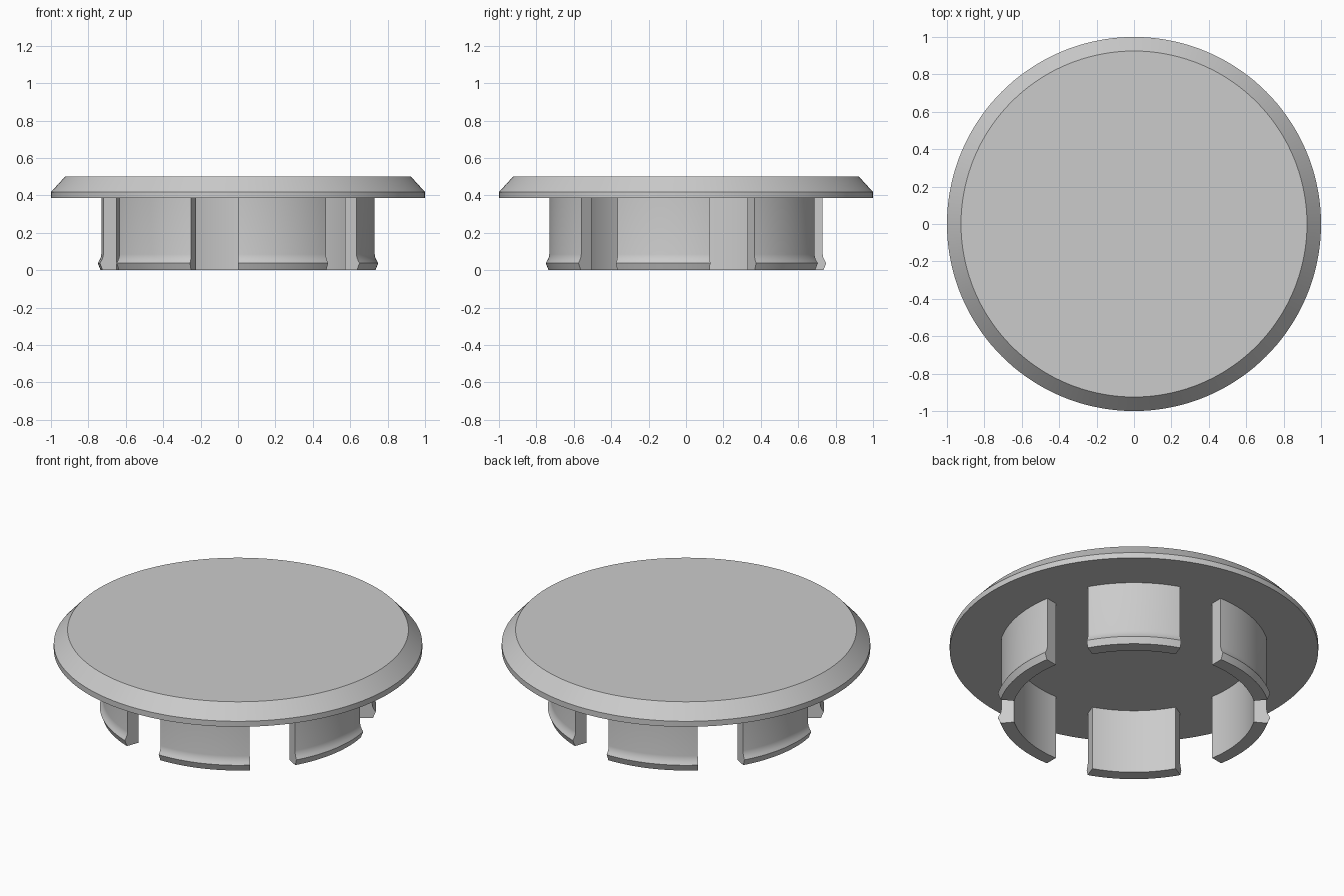
import bpy, bmesh
from math import cos, sin, radians, tau

cube = bpy.data.objects.get("Cube")
if cube:
    bpy.data.objects.remove(cube, do_unlink=True)

# Single grey plastic
grey = bpy.data.materials.new("grey plastic")
grey.use_nodes = True
colour = (0.6, 0.6, 0.6, 1)
grey.diffuse_color = colour
grey.node_tree.nodes["Principled BSDF"].inputs["Base Color"].default_value = colour


def finish(name, bm):
    bmesh.ops.recalc_face_normals(bm, faces=bm.faces)
    mesh = bpy.data.meshes.new(name)
    bm.to_mesh(mesh)
    bm.free()
    mesh.materials.append(grey)
    obj = bpy.data.objects.new(name, mesh)
    bpy.context.collection.objects.link(obj)
    bpy.ops.object.select_all(action="DESELECT")
    obj.select_set(True)
    bpy.context.view_layer.objects.active = obj
    bpy.ops.object.shade_smooth_by_angle(angle=radians(25))
    return obj


def ring(bm, radius, z, count):
    return [bm.verts.new((radius * cos(tau * i / count), radius * sin(tau * i / count), z))
            for i in range(count)]


def bridge(bm, a, b):
    for i in range(len(a)):
        j = (i + 1) % len(a)
        bm.faces.new((a[i], a[j], b[j], b[i]))


# Cap: flat disc with a short vertical rim and a bevelled top edge
bm = bmesh.new()
rings = [ring(bm, r, z, 144) for r, z in ((1, 0.385), (1, 0.418), (0.925, 0.5))]
for low, high in zip(rings, rings[1:]):
    bridge(bm, low, high)
bm.faces.new(rings[0])
bm.faces.new(rings[-1])
finish("cap", bm)

# Clip cross-section (radius, height): straight wall flaring into a snap lip
clip_profile = [(0.66, 0.39), (0.66, 0), (0.735, 0), (0.75, 0.038),
                (0.741, 0.052), (0.734, 0.068), (0.731, 0.085), (0.731, 0.39)]
clip_count, clip_span, first_angle, steps = 6, 40, -30, 20

for k in range(clip_count):
    bm = bmesh.new()
    sections = []
    for s in range(steps + 1):
        a = radians(first_angle + k * 360 / clip_count + clip_span * s / steps)
        sections.append([bm.verts.new((r * cos(a), r * sin(a), z)) for r, z in clip_profile])
    for a, b in zip(sections, sections[1:]):
        bridge(bm, a, b)
    bm.faces.new(sections[0])
    bm.faces.new(sections[-1])
    finish(f"clip_{k + 1}", bm)
